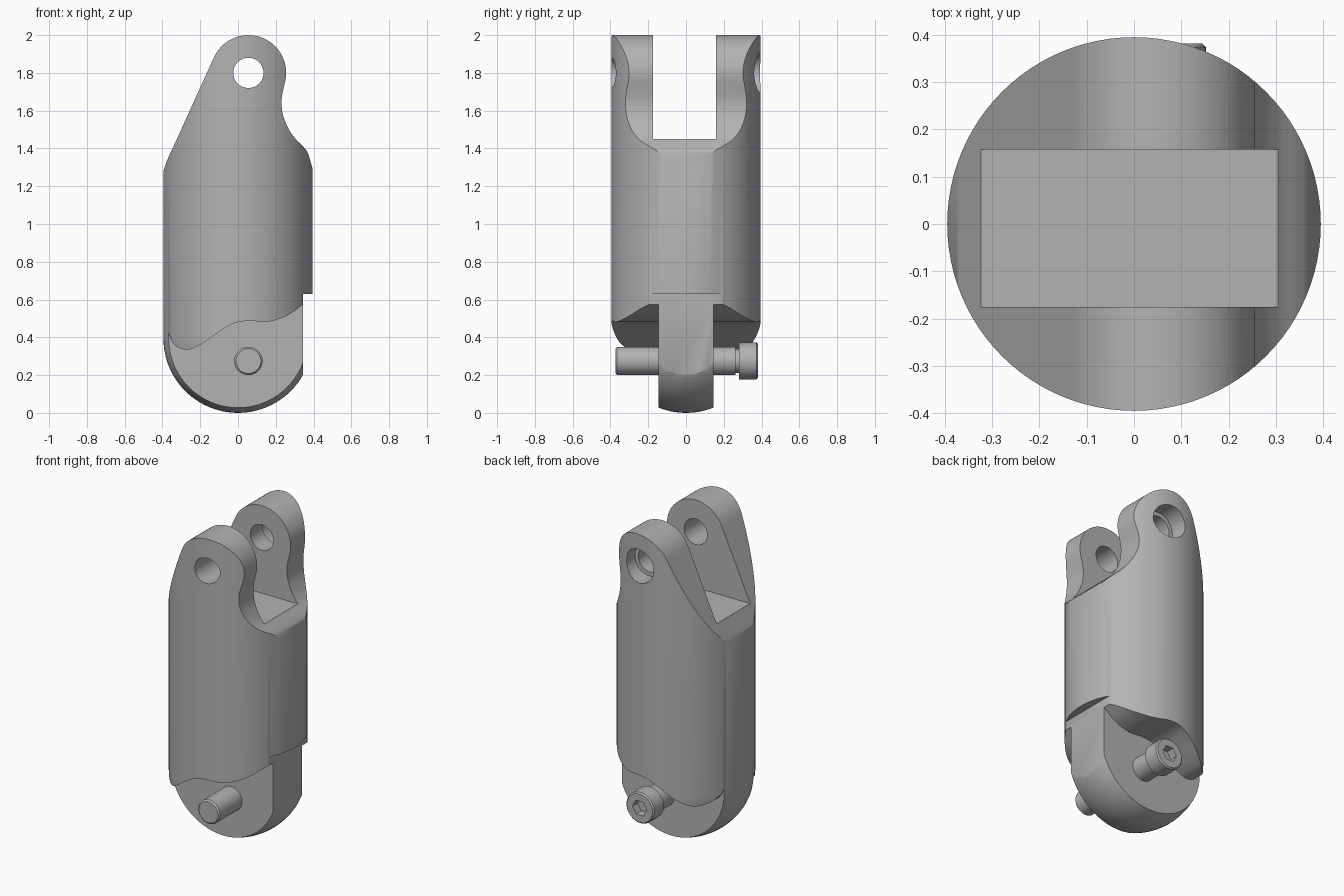
import bpy, bmesh, math
from mathutils import Matrix, Vector

if "Cube" in bpy.data.objects:
    bpy.data.objects.remove(bpy.data.objects["Cube"], do_unlink=True)

R = 0.395           # body radius
PIN_X = 0.055       # both bores share this x position
EYE_Z, PIN_Z = 1.80, 0.275
TONGUE = 0.145      # half thickness of the lower tongue

steel = bpy.data.materials.new("grey steel")
steel.use_nodes = True
steel.diffuse_color = (0.45, 0.45, 0.45, 1)
steel.node_tree.nodes["Principled BSDF"].inputs["Base Color"].default_value = (0.45, 0.45, 0.45, 1)


def finish(bm, name):
    bmesh.ops.remove_doubles(bm, verts=bm.verts, dist=1e-5)
    bmesh.ops.recalc_face_normals(bm, faces=bm.faces)
    mesh = bpy.data.meshes.new(name)
    bm.to_mesh(mesh)
    bm.free()
    mesh.materials.append(steel)
    obj = bpy.data.objects.new(name, mesh)
    bpy.context.collection.objects.link(obj)
    return obj


def lathe(name, profile, steps=96, matrix=Matrix()):
    """Revolve (radius, height) points about z, then place the result."""
    bm = bmesh.new()
    verts = [bm.verts.new((r, 0, h)) for r, h in profile]
    edges = [bm.edges.new(pair) for pair in zip(verts, verts[1:])]
    bmesh.ops.spin(bm, geom=verts + edges, cent=(0, 0, 0), axis=(0, 0, 1),
                   angle=math.tau, steps=steps)
    bm.transform(matrix)
    return finish(bm, name)


def along_y(z):
    return Matrix.Translation((PIN_X, 0, z)) @ Matrix.Rotation(-math.pi / 2, 4, "X")


def rod(name, radius, y0, y1, z, steps=48):
    return lathe(name, [(0, y0), (radius, y0), (radius, y1), (0, y1)], steps, along_y(z))


def prism(name, outline, y0, y1):
    """Extrude an (x, z) outline along y."""
    bm = bmesh.new()
    face = bm.faces.new([bm.verts.new((x, y0, z)) for x, z in outline])
    new = bmesh.ops.extrude_face_region(bm, geom=[face])["geom"]
    bmesh.ops.translate(bm, vec=(0, y1 - y0, 0),
                        verts=[g for g in new if isinstance(g, bmesh.types.BMVert)])
    return finish(bm, name)


def smooth_path(points, n=6):
    """Catmull-Rom curve through the points."""
    p = [Vector(q) for q in [points[0], *points, points[-1]]]
    out = []
    for a, b, c, d in zip(p, p[1:], p[2:], p[3:]):
        for i in range(n):
            t = i / n
            out.append((2 * b + (c - a) * t + (2 * a - 5 * b + 4 * c - d) * t * t
                        + (3 * b - a - 3 * c + d) * t ** 3) / 2)
    return [tuple(v) for v in out + [p[-1]]]


def boolean(obj, cutter, operation="DIFFERENCE"):
    cutter.hide_render = True
    mod = obj.modifiers.new(operation.title(), "BOOLEAN")
    mod.operation, mod.solver, mod.object = operation, "EXACT", cutter
    bpy.context.view_layer.objects.active = obj
    bpy.ops.object.modifier_apply(modifier=mod.name)
    bpy.data.objects.remove(cutter, do_unlink=True)


def shade(obj):
    bpy.ops.object.select_all(action="DESELECT")
    obj.select_set(True)
    bpy.context.view_layer.objects.active = obj
    bpy.ops.object.shade_smooth_by_angle(angle=math.radians(30))


# Body: round bar with a domed lower end
dome = [(R * math.sin(a), R - R * math.cos(a))
        for a in (math.pi / 2 * i / 20 for i in range(21))]
body = lathe("clevis_body", dome + [(R, 2.1), (0, 2.1)])

# Side outline: eye at the top, sloped left flank, waisted right flank, lower flat
eye = [(PIN_X + 0.2 * math.cos(a), EYE_Z + 0.2 * math.sin(a))
       for a in (math.radians(156 - 166 * i / 32) for i in range(33))]
left_flank = smooth_path([(-0.43, 1.15), (-0.395, 1.28), (-0.37, 1.35), (-0.335, 1.425)])
right_flank = smooth_path([(0.235, 1.69), (0.23, 1.64), (0.24, 1.57), (0.27, 1.50),
                           (0.305, 1.45), (0.345, 1.41), (0.37, 1.375), (0.393, 1.30),
                           (0.43, 1.20)])
foot = [(0.6, 1.2), (0.6, 0.63), (0.345, 0.63), (0.345, -0.1), (-0.6, -0.1), (-0.6, 1.15)]
boolean(body, prism("outline", left_flank + eye + right_flank + foot, -0.6, 0.6), "INTERSECT")

# Fork slot at the top
boolean(body, prism("slot", [(-0.6, 1.45), (0.6, 1.45), (0.6, 2.3), (-0.6, 2.3)], -0.175, 0.158))

# Wavy shoulders that leave the flat tongue below
wave = smooth_path([(-0.40, 0.52), (-0.37, 0.43), (-0.335, 0.36), (-0.27, 0.335), (-0.20, 0.36),
                    (-0.10, 0.43), (-0.02, 0.475), (0.06, 0.487), (0.16, 0.483),
                    (0.26, 0.515), (0.345, 0.575), (0.40, 0.61)])
shoulder = [(-0.6, 0.52)] + wave + [(0.6, 0.61), (0.6, -0.2), (-0.6, -0.2)]
for side in (-1, 1):
    boolean(body, prism("shoulder_cut", shoulder, side * TONGUE, side * 0.6))

# Eye bore with a counterbore at the back
boolean(body, rod("bore", 0.08, -0.6, 0.6, EYE_Z))
boolean(body, rod("counterbore", 0.105, 0.28, 0.6, EYE_Z))
shade(body)

# Socket-head pin through the tongue
pin = lathe("socket_pin", [(0, -0.373), (0.066, -0.373), (0.075, -0.364), (0.075, 0.262),
                           (0.064, 0.262), (0.064, 0.28), (0.097, 0.28), (0.097, 0.374),
                           (0.089, 0.382), (0, 0.382)], 48, along_y(PIN_Z))
boolean(pin, rod("hex_socket", 0.05, 0.33, 0.5, PIN_Z, 6))
shade(pin)
